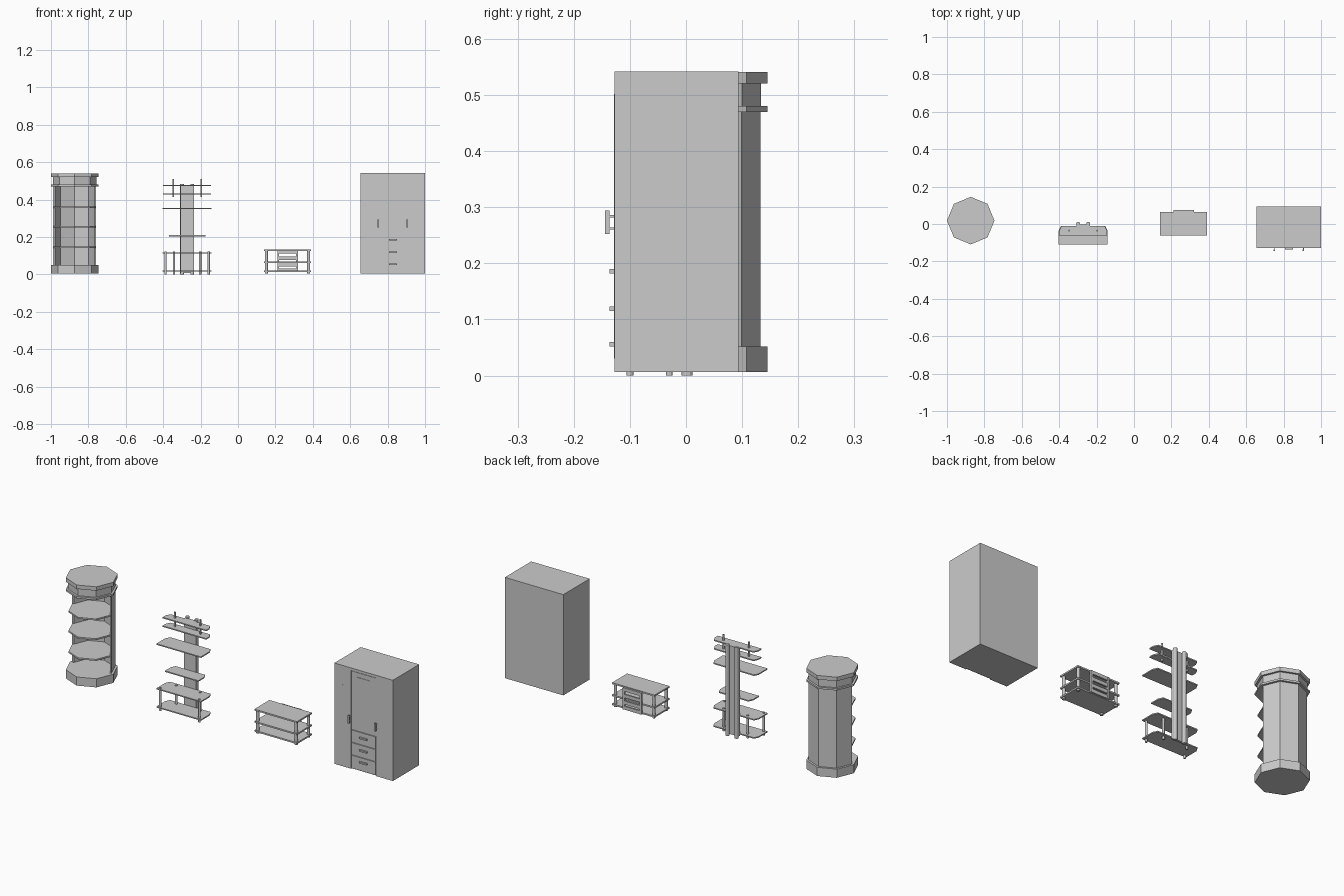
import bpy, math

if "Cube" in bpy.data.objects:
    bpy.data.objects.remove(bpy.data.objects["Cube"])


def prism(name, pts, z0, z1):
    """Upright prism from a counter-clockwise outline."""
    n = len(pts)
    verts = [(x, y, z) for z in (z0, z1) for x, y in pts]
    faces = [tuple(reversed(range(n))), tuple(range(n, 2 * n))]
    faces += [(i, (i + 1) % n, n + (i + 1) % n, n + i) for i in range(n)]
    me = bpy.data.meshes.new(name)
    me.from_pydata(verts, [], faces)
    ob = bpy.data.objects.new(name, me)
    bpy.context.collection.objects.link(ob)
    return ob


def box(name, x0, x1, y0, y1, z0, z1):
    return prism(name, [(x0, y0), (x1, y0), (x1, y1), (x0, y1)], z0, z1)


def ring(cx, cy, r, n=8, first=0, count=None):
    return [(cx + r * math.cos(2 * math.pi * i / n), cy + r * math.sin(2 * math.pi * i / n))
            for i in range(first, first + (count or n))]


def post(name, x, y, r, z0, z1):
    return prism(name, ring(x, y, r, 12), z0, z1)


def shelf(name, cx, half, y0, y1, z, cut=0.012, t=0.006):
    """Flat board with clipped rear corners."""
    pts = [(cx - half, y0), (cx + half, y0), (cx + half, y1 - 2 * cut), (cx + half - cut, y1),
           (cx - half + cut, y1), (cx - half, y1 - 2 * cut)]
    return prism(name, pts, z - t / 2, z + t / 2)


# Octagonal cabinet: plinth, rear half wall, shelves, cornice
cx, cy = -0.873, 0.018
prism("cabinet_base", ring(cx, cy, 0.127), 0.006, 0.052)
outer = ring(cx, cy, 0.115, 8, 0, 5)
inner = ring(cx, cy, 0.106, 8, 0, 5)
prism("cabinet_wall", outer + inner[::-1], 0.052, 0.472)
for i, z in enumerate((0.145, 0.255, 0.36)):
    prism(f"cabinet_shelf_{i}", ring(cx, cy, 0.114), z - 0.004, z + 0.004)
prism("cabinet_lower_rim", ring(cx, cy, 0.127), 0.47, 0.48)
prism("cabinet_neck", ring(cx, cy, 0.116), 0.48, 0.52)
prism("cabinet_top", ring(cx, cy, 0.127), 0.52, 0.541)

# Tall media stand: column, shelves, posts
sx = -0.272
box("stand_column_panel", sx - 0.036, sx + 0.036, -0.014, -0.002, 0.008, 0.478)
for s in (-1, 1):
    post("stand_column_tube", sx + s * 0.027, 0.002, 0.010, 0.0, 0.485)
    post("stand_front_leg", sx + s * 0.115, -0.1, 0.006, 0.0, 0.122)
    post("stand_rear_leg", sx + s * 0.07, -0.03, 0.006, 0.0, 0.122)
    post("stand_top_post", sx + s * 0.075, -0.035, 0.0045, 0.415, 0.51)
for i, (z, half, front) in enumerate([(0.475, 0.128, -0.062), (0.43, 0.128, -0.062),
                                      (0.352, 0.131, -0.11), (0.207, 0.098, -0.085),
                                      (0.115, 0.131, -0.11), (0.018, 0.131, -0.11)]):
    shelf(f"stand_shelf_{i}", sx, half, front, -0.012, z)

# Low table: three boards, four legs, slatted back panel
tx = 0.265
for i, z in enumerate((0.13, 0.066, 0.018)):
    box(f"table_board_{i}", tx - 0.125, tx + 0.125, -0.062, 0.064, z - 0.004, z + 0.004)
for s in (-1, 1):
    for y in (-0.05, 0.052):
        post("table_leg", tx + s * 0.113, y, 0.008, 0.006, 0.127)
    box("table_back_stile", tx + s * 0.05 - 0.005, tx + s * 0.05 + 0.005, 0.064, 0.075, 0.015, 0.13)
for i, z in enumerate((0.015, 0.043, 0.078, 0.112)):
    box(f"table_back_slat_{i}", tx - 0.048, tx + 0.048, 0.065, 0.074, z, z + 0.018)

# Wardrobe: carcass, doors, mirror, drawers
box("wardrobe_body", 0.656, 1.0, -0.121, 0.094, 0.006, 0.542)
wx = 0.828
for s in (-1, 1):
    a, b = sorted((wx + s * 0.073, wx + s * 0.172))
    box("wardrobe_side_door", a, b, -0.127, -0.121, 0.006, 0.542)
    g = wx + s * 0.122
    box("wardrobe_door_strip", g - 0.002, g + 0.002, -0.1285, -0.127, 0.03, 0.44)
    # Door handle with two mounts
    h = wx + s * 0.078
    box("wardrobe_handle", h - 0.004, h + 0.004, -0.144, -0.136, 0.252, 0.294)
    for z in (0.262, 0.284):
        box("handle_mount", h - 0.002, h + 0.002, -0.136, -0.126, z - 0.002, z + 0.002)
box("wardrobe_centre_door", wx - 0.071, wx + 0.071, -0.126, -0.121, 0.217, 0.526)
box("wardrobe_top_rail", wx - 0.073, wx + 0.073, -0.127, -0.121, 0.528, 0.542)
box("wardrobe_mirror", wx - 0.041, wx + 0.041, -0.128, -0.126, 0.3, 0.502)
for i, z in enumerate((0.01, 0.082, 0.149)):
    top = (0.079, 0.146, 0.213)[i]
    box(f"wardrobe_drawer_{i}", wx - 0.07, wx + 0.07, -0.127, -0.121, z, top)
    hz = (0.056, 0.119, 0.186)[i]
    box(f"drawer_handle_{i}", wx - 0.022, wx + 0.022, -0.136, -0.127, hz - 0.004, hz + 0.004)
